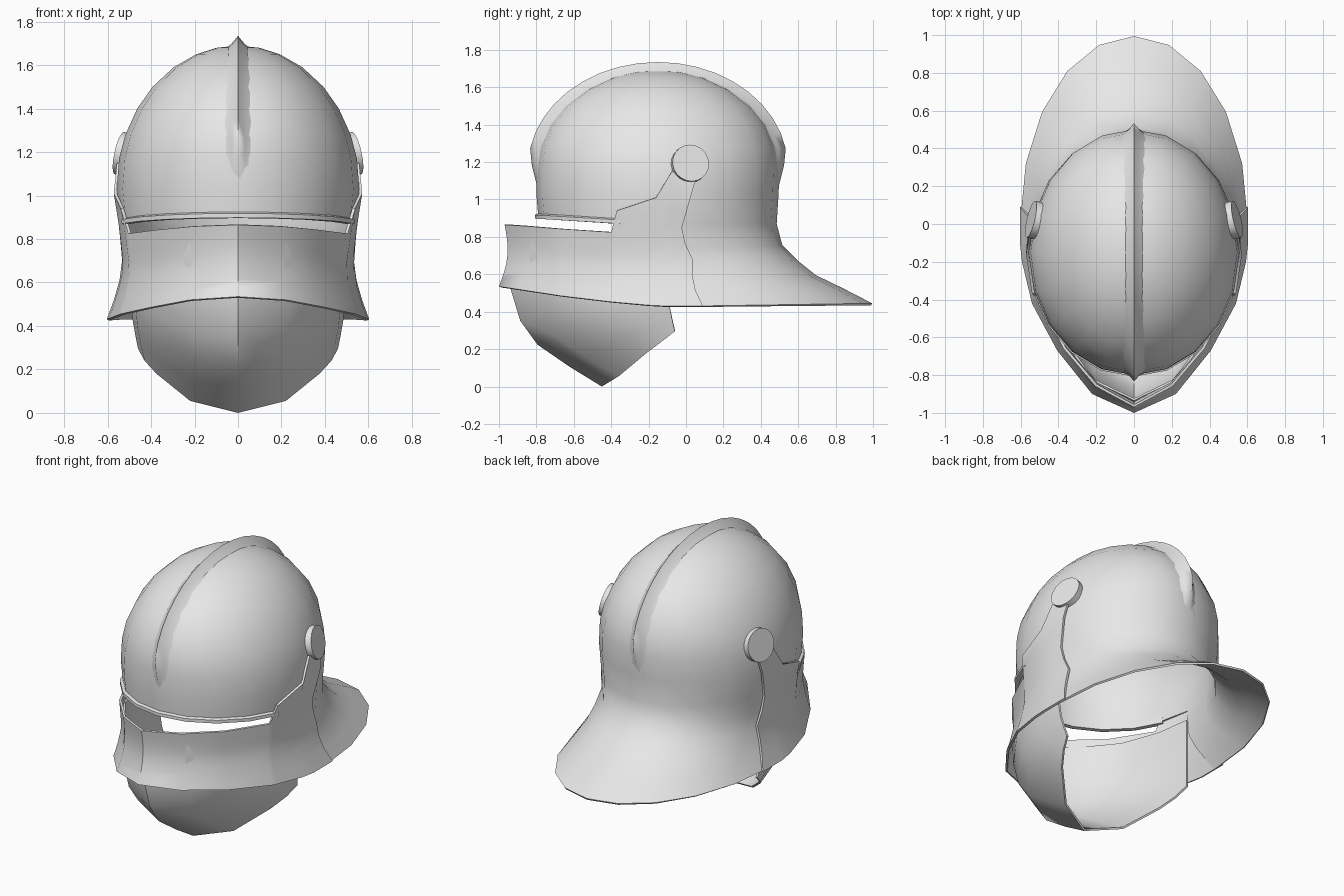
import bpy, bmesh, math
from mathutils import Vector

cube = bpy.data.objects.get("Cube")
if cube:
    bpy.data.objects.remove(cube, do_unlink=True)

steel = bpy.data.materials.new("plain_steel")
steel.use_nodes = True
steel.diffuse_color = (0.8, 0.8, 0.8, 1)
steel.node_tree.nodes["Principled BSDF"].inputs["Base Color"].default_value = (0.8, 0.8, 0.8, 1)

INSIDE = Vector((0, -0.15, 0.9))
CY = -0.15  # depth of the skull's widest line


def interp(table, v):
    """Linear lookup in a list of (key, value) pairs."""
    if v <= table[0][0]:
        return table[0][1]
    for (a, p), (b, q) in zip(table, table[1:]):
        if v <= b:
            return p + (q - p) * (v - a) / (b - a)
    return table[-1][1]


def finish(obj, angle):
    bpy.ops.object.select_all(action='DESELECT')
    obj.select_set(True)
    bpy.context.view_layer.objects.active = obj
    for m in list(obj.modifiers):
        bpy.ops.object.modifier_apply(modifier=m.name)
    bpy.ops.object.shade_smooth_by_angle(angle=math.radians(angle))


def sheet(name, rows, thick=0.0, closed=False, keep=None, angle=50, centre=INSIDE):
    """Skin a grid of points, face it outward and give it a wall thickness."""
    bm = bmesh.new()
    grid = [[bm.verts.new(p) for p in row] for row in rows]
    n = len(rows[0])
    for i in range(len(rows) - 1):
        for j in range(n if closed else n - 1):
            if keep is None or keep(i, j):
                k = (j + 1) % n
                bm.faces.new((grid[i][j], grid[i][k], grid[i + 1][k], grid[i + 1][j]))
    bmesh.ops.delete(bm, geom=[v for v in bm.verts if not v.link_faces], context='VERTS')
    bmesh.ops.remove_doubles(bm, verts=bm.verts, dist=0.0005)
    bm.normal_update()
    if sum(f.normal.dot(f.calc_center_median() - centre) * f.calc_area() for f in bm.faces) < 0:
        bmesh.ops.reverse_faces(bm, faces=bm.faces)
    mesh = bpy.data.meshes.new(name)
    bm.to_mesh(mesh)
    bm.free()
    mesh.materials.append(steel)
    obj = bpy.data.objects.new(name, mesh)
    bpy.context.collection.objects.link(obj)
    if thick:
        mod = obj.modifiers.new("wall", 'SOLIDIFY')
        mod.thickness = thick
        mod.offset = -1
    finish(obj, angle)
    return obj


def mirrored(columns):
    """Extend columns running from the centre to +x onto the -x side."""
    other = [[(-x, y, z) for x, y, z in c] for c in reversed(columns[1:])]
    return list(zip(*(other + columns)))


# Skull with flared neck guard: rings of two half ellipses, starting at the front
SEGS = 20


def ring(z, cy, front, back, width, dip=0.0, lift=0.0):
    pts = []
    for j in range(SEGS):
        t = 2 * math.pi * j / SEGS
        c = math.cos(t)
        y = cy - c * (front if c > 0 else back)
        pts.append((width * math.sin(t), y, z - dip * (1 - max(c, 0)) + lift * max(-c, 0)))
    return pts


rings = []
for z in (1.69, 1.68, 1.65, 1.59, 1.5, 1.4, 1.28, 1.17):
    depth = 0.65 * math.sqrt(max(0, 1 - ((z - 1.17) / 0.52) ** 2))
    width = 0.56 * math.sqrt(max(0, 1 - ((z - 1.03) / 0.66) ** 2))
    rings.append(ring(z, CY, depth, depth, width))
rings.append(ring(1.03, CY, 0.65, 0.645, 0.558))
rings.append(ring(0.91, CY, 0.64, 0.635, 0.545, dip=0.04))
full = len(rings) - 1
for z, cy, back, width in ((0.74, -0.13, 0.515, 0.52), (0.66, -0.1, 0.595, 0.525),
                           (0.58, -0.06, 0.695, 0.54), (0.51, -0.02, 0.84, 0.565),
                           (0.43, 0.02, 0.995, 0.602)):
    rings.append(ring(z, cy, 0.5, back - cy, width, lift=0.015))
quarter = SEGS // 4
sheet("skull_and_neck_guard", rings, 0.012, closed=True,
      keep=lambda i, j: i < full or quarter <= j < SEGS - quarter)

# Raised comb over the crown, fading out at both ends
comb = []
STEPS = 24
for i in range(STEPS + 1):
    phi = math.radians(-16 + 212 * i / STEPS)
    fade = min(1, i / 3, (STEPS - i) / 3)
    section = []
    for x, h in ((-0.06, -0.015), (-0.03, 0.008), (0, 0.045), (0.03, 0.008), (0.06, -0.015)):
        h = -0.015 + (h + 0.015) * fade
        c = math.cos(phi) if math.sin(phi) > 0 else math.copysign(1, math.cos(phi))
        section.append((x, CY + (0.65 + h) * c, 1.17 + (0.52 + h) * math.sin(phi)))
    comb.append(section)
sheet("crown_comb", comb, angle=95)

# Rolled brow rim above the sight slot
brow = []
for j in range(-4, 5):
    t = 2 * math.pi * j / SEGS
    base = 0.91 - 0.04 * (1 - math.cos(t))
    brow.append([((0.545 + d) * math.sin(t), CY - (0.64 + d) * math.cos(t), base + h)
                 for d, h in ((-0.012, 0.02), (0.018, 0.008), (0.018, -0.012), (-0.014, -0.014),
                              (-0.012, 0.02))])
sheet("brow_rim", brow, angle=30, centre=Vector((0, CY, 0.9)))

# Visor: columns from the front centre to the rear edge of the side arm
WIDTH = [(0.43, 0.61), (0.55, 0.565), (0.67, 0.535), (0.85, 0.55), (1.02, 0.573), (1.2, 0.555)]
SEAM = [(0.43, 0.09), (0.56, 0.03), (0.67, 0.04), (0.82, -0.03), (1.1, 0.05)]
# share of width at bottom and top, y bottom, z bottom, y top, z top, waist pull
VISOR = [(0, 0, -1.0, 0.535, -0.97, 0.865, 0.03),
         (0.385, 0.37, -0.9, 0.52, -0.86, 0.858, 0.03),
         (0.69, 0.68, -0.67, 0.485, -0.66, 0.842, 0.015),
         (0.9, 0.92, -0.42, 0.455, -0.4, 0.825, 0),
         (0.91, 0.96, -0.39, 0.452, -0.37, 0.94, 0),
         (0.975, 1.0, -0.2, 0.435, -0.16, 1.01, 0),
         (0.99, 0.995, -0.1, 0.43, -0.075, 1.15, 0),
         (0.99, 0.975, None, 0.43, None, 1.1, 0)]
ROWS = 8
columns = []
for k0, k1, y0, z0, y1, z1, pull in VISOR:
    col = []
    for i in range(ROWS + 1):
        t = i / ROWS
        z = z0 + (z1 - z0) * t
        y = interp(SEAM, z) if y0 is None else y0 + (y1 - y0) * t + pull * math.sin(math.pi * t)
        col.append(((k0 + (k1 - k0) * t) * interp(WIDTH, z), y, z))
    columns.append(col)
sheet("visor", mirrored(columns), 0.014)

# Bevor: chin cup fanned between its upper rim and its throat edge
CUP = [(1, 1), (1.01, 0.8), (1, 0.64), (0.9, 0.44), (0.71, 0.28), (0.35, 0.13), (0, 0)]
BEVOR = [((0, -0.935, 0.8), (0, -0.45, 0)),
         ((0.22, -0.83, 0.8), (0.22, -0.36, 0.055)),
         ((0.4, -0.58, 0.79), (0.375, -0.21, 0.18)),
         ((0.475, -0.33, 0.78), (0.43, -0.13, 0.24)),
         ((0.495, -0.1, 0.77), (0.46, -0.06, 0.295))]
columns = []
for top, low in BEVOR:
    top, low = Vector(top), Vector(low)
    columns.append([(low.x + (top.x - low.x) * f, low.y + (top.y - low.y) * f,
                     low.z + (top.z - low.z) * h) for f, h in CUP])
sheet("bevor", mirrored(columns), 0.012, centre=Vector((0, -0.35, 0.5)))

# Round pivots at the ends of the visor arms
for side, label in ((1, "left"), (-1, "right")):
    bpy.ops.mesh.primitive_cylinder_add(vertices=20, radius=0.1, depth=0.05,
                                        location=(side * 0.522, 0.02, 1.19))
    pivot = bpy.context.object
    pivot.name = label + "_visor_pivot"
    normal = Vector((side * 1.67, 0.4, 0.37))
    pivot.rotation_mode = 'QUATERNION'
    pivot.rotation_quaternion = normal.to_track_quat('Z', 'Y')
    pivot.data.materials.append(steel)
    finish(pivot, 30)
